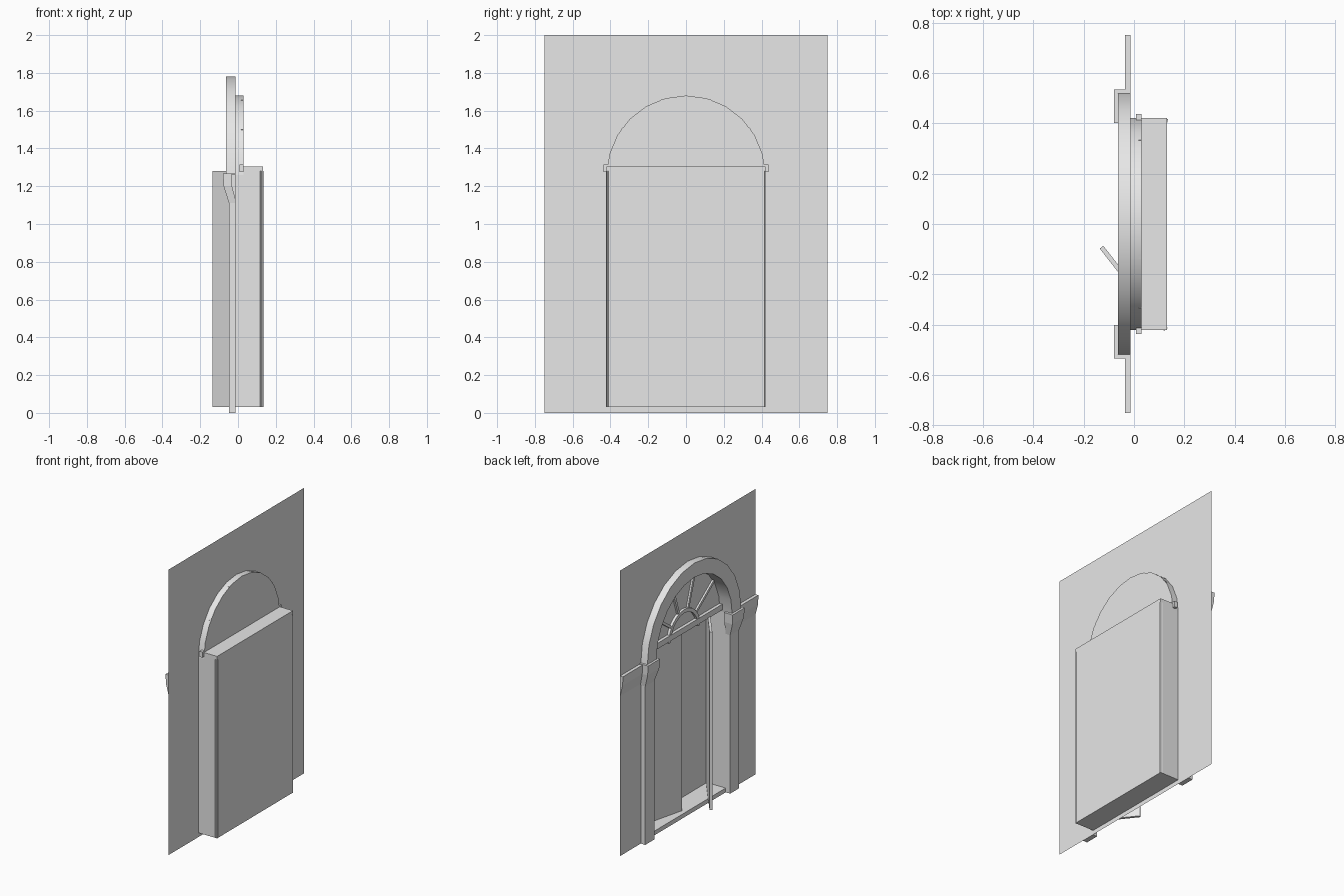
import bpy, bmesh, math
from mathutils import Vector

cube = bpy.data.objects.get("Cube")
if cube:
    bpy.data.objects.remove(cube, do_unlink=True)

stone = bpy.data.materials.new("pale_grey")
stone.use_nodes = True
GREY = (0.8, 0.8, 0.8, 1)
stone.diffuse_color = GREY
stone.node_tree.nodes["Principled BSDF"].inputs["Base Color"].default_value = GREY

WALL = -0.0135      # plane of the wall
GLASS = 0.03        # back of the fanlight recess
BACK = 0.132        # back of the door recess
HALF = 0.42         # half width of the opening
SPRING = 1.26       # height of the arch centre
SILL = 0.03
HEAD = 1.305
SEGS = 12


def finish(name, bm, smooth=False, normals=True):
    if normals:
        bmesh.ops.recalc_face_normals(bm, faces=bm.faces)
    mesh = bpy.data.meshes.new(name)
    bm.to_mesh(mesh)
    bm.free()
    mesh.materials.append(stone)
    obj = bpy.data.objects.new(name, mesh)
    bpy.context.collection.objects.link(obj)
    if smooth:
        bpy.ops.object.select_all(action='DESELECT')
        obj.select_set(True)
        bpy.context.view_layer.objects.active = obj
        bpy.ops.object.shade_smooth_by_angle(angle=math.radians(35))
    return obj


def face(bm, points):
    return bm.faces.new([bm.verts.new(p) for p in points])


def prism(bm, points, offset):
    """Closed solid from a planar outline swept along offset."""
    base = face(bm, points)
    top = face(bm, [Vector(p) + Vector(offset) for p in points])
    n = len(points)
    a, b = list(base.verts), list(top.verts)
    for i in range(n):
        j = (i + 1) % n
        bm.faces.new((a[i], a[j], b[j], b[i]))


def box(bm, x0, x1, y0, y1, z0, z1):
    prism(bm, [(x0, y0, z0), (x1, y0, z0), (x1, y1, z0), (x0, y1, z0)], (0, 0, z1 - z0))


def arc(r, a0=0, a1=180, n=SEGS):
    angles = [math.radians(a0 + (a1 - a0) * i / n) for i in range(n + 1)]
    return [(r * math.cos(a), SPRING + r * math.sin(a)) for a in angles]


def half_ring(bm, r0, r1, x0, x1):
    outline = arc(r1) + arc(r0)[::-1]
    prism(bm, [(x0, y, z) for y, z in outline], (x1 - x0, 0, 0))


# Wall sheet with the arched opening
bm = bmesh.new()
half = [(0, 2), (0.75, 2), (0.75, 0), (0, 0), (0, SILL), (HALF, SILL)] + arc(HALF, 0, 90, SEGS // 2)
for s in (1, -1):
    face(bm, [(WALL, s * y, z) for y, z in half])
bmesh.ops.remove_doubles(bm, verts=bm.verts, dist=1e-5)
bmesh.ops.recalc_face_normals(bm, faces=bm.faces)
finish("wall", bm)

# Door recess: sides, floor, ceiling and back
bm = bmesh.new()
for y in (-HALF, HALF):
    face(bm, [(WALL, y, SILL), (BACK, y, SILL), (BACK, y, HEAD), (GLASS, y, HEAD),
              (GLASS, y, SPRING), (WALL, y, SPRING)])
for z, x in ((SILL, WALL), (HEAD, GLASS)):
    face(bm, [(x, -HALF, z), (BACK, -HALF, z), (BACK, HALF, z), (x, HALF, z)])
face(bm, [(BACK, -HALF, SILL), (BACK, HALF, SILL), (BACK, HALF, HEAD), (BACK, -HALF, HEAD)])
bmesh.ops.remove_doubles(bm, verts=bm.verts, dist=1e-5)
finish("door_recess", bm)

# Arched reveal and fanlight pane
bm = bmesh.new()
curve = arc(HALF)
for (y0, z0), (y1, z1) in zip(curve, curve[1:]):
    face(bm, [(WALL, y0, z0), (GLASS, y0, z0), (GLASS, y1, z1), (WALL, y1, z1)])
bmesh.ops.remove_doubles(bm, verts=bm.verts, dist=1e-5)
finish("arch_reveal", bm, smooth=True)
bm = bmesh.new()
face(bm, [(GLASS, y, z) for y, z in curve])
finish("fanlight_pane", bm)

# Fanlight bars
bm = bmesh.new()
half_ring(bm, 0.15, 0.175, 0.012, GLASS)
finish("fanlight_inner_arch", bm, smooth=True)
bm = bmesh.new()
for k in range(1, 5):
    a = math.radians(36 * k)
    d = Vector((0, math.cos(a), math.sin(a)))
    side = Vector((0, -d.z, d.y)) * 0.009
    c = Vector((0.017, 0, SPRING))
    p, q = c + d * 0.165, c + d * 0.419
    prism(bm, [p - side, q - side, q + side, p + side], (0.013, 0, 0))
finish("fanlight_spokes", bm)

# Transom between door and fanlight
bm = bmesh.new()
box(bm, 0.008, 0.03, -0.437, 0.437, 1.275, 1.315)
finish("transom", bm)

# Door leaves, both swung outwards
for name, s, angle in (("left_door_leaf", 1, 14), ("right_door_leaf", -1, 38)):
    a = math.radians(angle)
    hinge = Vector((0.1265, s * 0.419, SILL + 0.001))
    along = Vector((-math.sin(a), -s * math.cos(a), 0)) * 0.415
    across = Vector((math.cos(a), -s * math.sin(a), 0)) * 0.009
    bm = bmesh.new()
    prism(bm, [hinge - across, hinge + across, hinge + along + across, hinge + along - across],
          (0, 0, 1.249))
    finish(name, bm)

# Raised arch moulding
bm = bmesh.new()
half_ring(bm, HALF, 0.52, -0.064, WALL)
finish("arch_moulding", bm, smooth=True)

for name, s in (("left", 1), ("right", -1)):
    # Pilaster
    bm = bmesh.new()
    box(bm, -0.048, WALL, s * HALF, s * 0.52, 0, 1.2)
    finish(name + "_pilaster", bm)

    # Capital flaring out from the pilaster
    bm = bmesh.new()
    rings = []
    for x, y0, y1, z in ((-0.048, 0.42, 0.52, 1.11), (-0.076, 0.405, 0.533, 1.2),
                         (-0.08, 0.402, 0.535, 1.267)):
        rings.append([bm.verts.new(p) for p in
                      ((x, s * y0, z), (x, s * y1, z), (WALL, s * y1, z), (WALL, s * y0, z))])
    for lo, hi in zip(rings, rings[1:]):
        for i in range(4):
            j = (i + 1) % 4
            bm.faces.new((lo[i], lo[j], hi[j], hi[i]))
    bm.faces.new(rings[0])
    bm.faces.new(rings[-1])
    finish(name + "_capital", bm)

    # String course running to the wall edge
    bm = bmesh.new()
    section = ((WALL, 1.12), (-0.034, 1.2), (-0.036, 1.262), (WALL, 1.262))
    prism(bm, [(x, s * 0.52, z) for x, z in section], (0, s * 0.23, 0))
    finish(name + "_string_course", bm)
